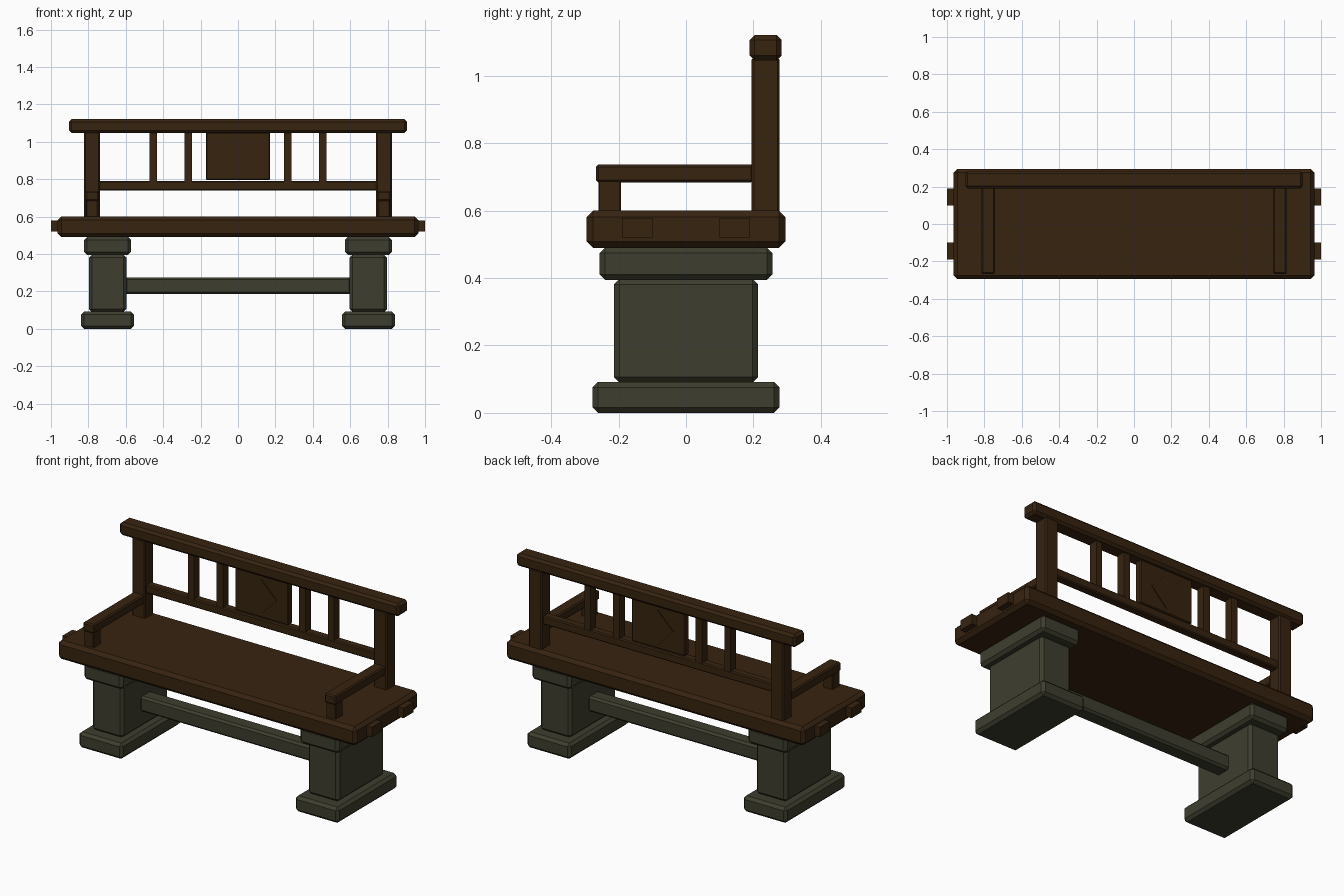
import bpy
import math

default_cube = bpy.data.objects.get("Cube")
if default_cube:
    bpy.data.objects.remove(default_cube, do_unlink=True)


def make_material(name, color):
    mat = bpy.data.materials.new(name)
    mat.use_nodes = True
    mat.diffuse_color = color
    mat.node_tree.nodes["Principled BSDF"].inputs["Base Color"].default_value = color
    return mat


wood = make_material("dark wood", (0.038, 0.017, 0.005, 1))
stone = make_material("grey green stone", (0.048, 0.048, 0.028, 1))


def block(name, mat, x, y, z, bevel=0.0):
    """Box spanning the (low, high) pairs x, y and z, with chamfered edges."""
    spans = (x, y, z)
    bpy.ops.mesh.primitive_cube_add(size=1, location=[(a + b) / 2 for a, b in spans])
    obj = bpy.context.object
    obj.name = name
    obj.scale = [b - a for a, b in spans]
    bpy.ops.object.transform_apply(location=False, rotation=False, scale=True)
    obj.data.materials.append(mat)
    if bevel:
        chamfer = obj.modifiers.new("chamfer", "BEVEL")
        chamfer.width = bevel
        chamfer.segments = 1
    return obj


def pair(name, mat, x, y, z, bevel=0.0):
    """The same block on both sides of the bench; x is given for the left."""
    block("left_" + name, mat, x, y, z, bevel)
    block("right_" + name, mat, (-x[1], -x[0]), y, z, bevel)


# Stone pedestals and the stretcher between them
pair("pedestal_base", stone, (0.557, 0.84), (-0.277, 0.277), (0, 0.092), 0.016)
pair("pedestal_column", stone, (0.597, 0.797), (-0.214, 0.214), (0.09, 0.397), 0.016)
pair("pedestal_cap", stone, (0.572, 0.823), (-0.256, 0.256), (0.395, 0.491), 0.016)
block("stretcher", stone, (-0.605, 0.605), (-0.045, 0.045), (0.185, 0.275), 0.012)

# Seat slab with tenons showing at both ends
block("seat", wood, (-0.964, 0.964), (-0.295, 0.295), (0.49, 0.6), 0.019)
for label, side in (("front", -1), ("back", 1)):
    y = sorted((side * 0.1, side * 0.19))
    pair(label + "_tenon", wood, (0.9, 1.0), y, (0.52, 0.578))

# Armrests on short front supports
pair("arm_support", wood, (0.75, 0.812), (-0.26, -0.193), (0.595, 0.69), 0.004)
pair("armrest", wood, (0.744, 0.815), (-0.267, 0.2), (0.684, 0.737), 0.007)

# Backrest frame
pair("back_post", wood, (0.738, 0.823), (0.195, 0.278), (0.59, 1.055), 0.007)
block("top_rail", wood, (-0.903, 0.903), (0.189, 0.283), (1.046, 1.121), 0.014)
block("lower_rail", wood, (-0.75, 0.75), (0.212, 0.262), (0.74, 0.79), 0.006)

# Slats either side of the centre panel
pair("outer_slat", wood, (0.432, 0.472), (0.212, 0.262), (0.785, 1.05))
pair("inner_slat", wood, (0.246, 0.287), (0.212, 0.262), (0.785, 1.05))
block("centre_panel", wood, (-0.172, 0.172), (0.217, 0.257), (0.795, 1.05), 0.005)

# Diamond standing slightly proud on both faces of the panel
diamond = block("panel_diamond", wood, (-0.071, 0.071), (0.212, 0.262), (0.849, 0.991))
diamond.rotation_euler.y = math.radians(45)
